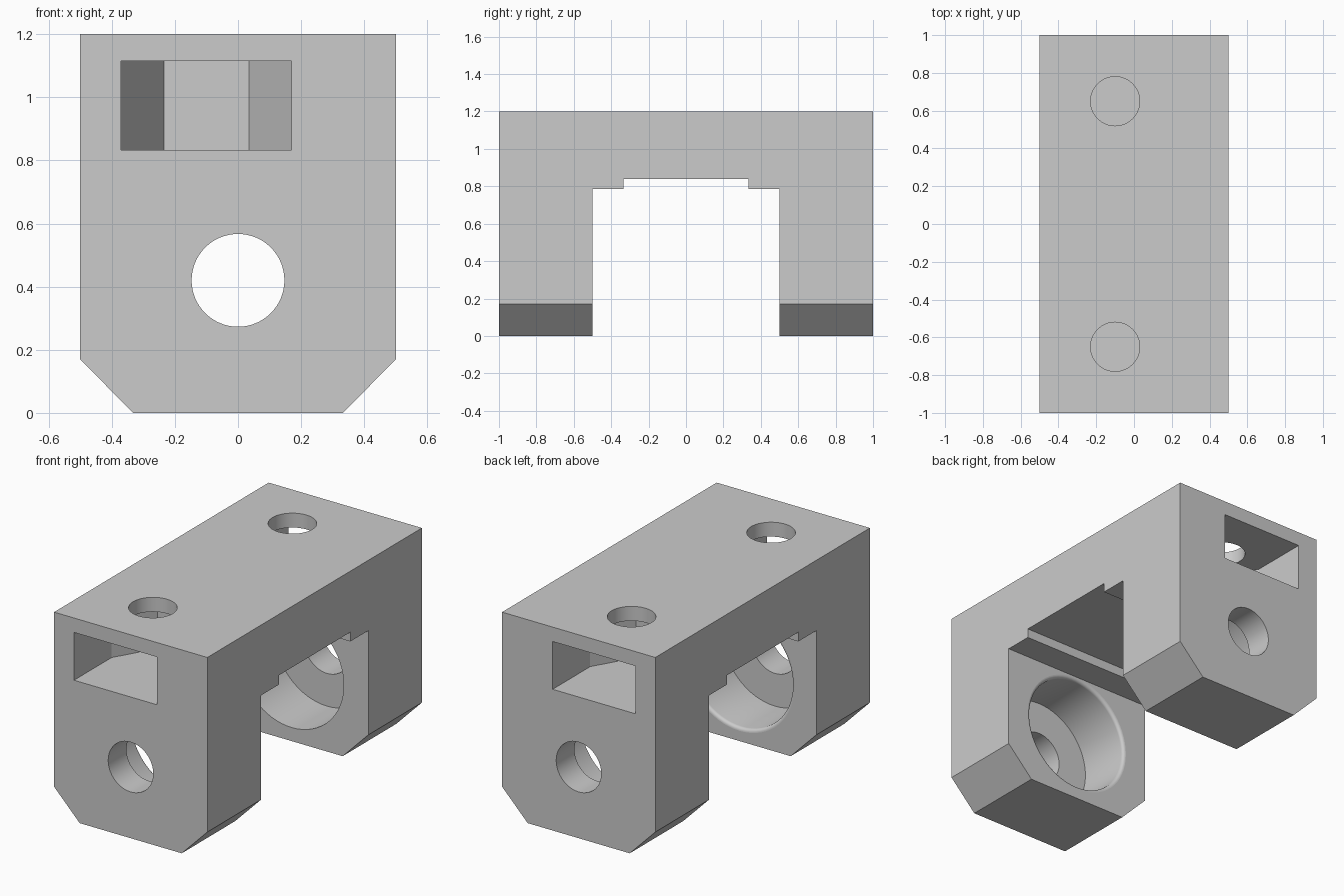
import bpy, bmesh, math
from mathutils import Vector

cube = bpy.data.objects.get("Cube")
if cube:
    bpy.data.objects.remove(cube)

grey = bpy.data.materials.new("plain_grey")
grey.use_nodes = True
colour = (0.6, 0.6, 0.6, 1)
grey.diffuse_color = colour
grey.node_tree.nodes["Principled BSDF"].inputs["Base Color"].default_value = colour


def finish(bm, name):
    bmesh.ops.recalc_face_normals(bm, faces=bm.faces)
    mesh = bpy.data.meshes.new(name)
    bm.to_mesh(mesh)
    bm.free()
    mesh.materials.append(grey)
    obj = bpy.data.objects.new(name, mesh)
    bpy.context.collection.objects.link(obj)
    return obj


def prism(points, offset):
    """Extrude a closed 3D outline by a vector."""
    bm = bmesh.new()
    face = bm.faces.new([bm.verts.new(p) for p in points])
    new = bmesh.ops.extrude_face_region(bm, geom=[face])["geom"]
    verts = [v for v in new if isinstance(v, bmesh.types.BMVert)]
    bmesh.ops.translate(bm, vec=offset, verts=verts)
    return bm


def lathe(profile, centre, axis, steps=64):
    """Spin an (radius, distance) profile around an axis; both ends lie on it."""
    axis = Vector(axis)
    side = Vector((1, 0, 0))
    bm = bmesh.new()
    verts = [bm.verts.new(Vector(centre) + side * r + axis * d) for r, d in profile]
    edges = [bm.edges.new(pair) for pair in zip(verts, verts[1:])]
    bmesh.ops.spin(bm, geom=verts + edges, cent=centre, axis=axis,
                   angle=math.tau, steps=steps, use_merge=True)
    bmesh.ops.remove_doubles(bm, verts=bm.verts, dist=0.0001)
    return bm


def cut(body, bm):
    """Subtract a shape from the body and discard the cutter."""
    cutter = finish(bm, "cutter")
    cutter.hide_render = True
    mod = body.modifiers.new("cut", 'BOOLEAN')
    mod.operation, mod.solver, mod.object = 'DIFFERENCE', 'EXACT', cutter
    bpy.context.view_layer.objects.active = body
    bpy.ops.object.modifier_apply(modifier=mod.name)
    bpy.data.objects.remove(cutter)


# Bridge-shaped body with a shallow groove under the span
half = [(1, 0), (1, 1.2)]
inner = [(0.333, 0.84), (0.333, 0.785), (0.5, 0.785), (0.5, 0)]
outline = half + [(-y, z) for y, z in reversed(half)]
outline += [(-y, z) for y, z in reversed(inner)] + inner
bm = prism([(-0.5, y, z) for y, z in outline], (1, 0, 0))

# Sloped lower corners of both legs
for s in (-1, 1):
    cut_geom = bm.verts[:] + bm.edges[:] + bm.faces[:]
    bmesh.ops.bisect_plane(bm, geom=cut_geom, plane_co=(s * 0.333, 0, 0),
                           plane_no=(s * 0.17, 0, -0.167), clear_outer=True)
    bmesh.ops.holes_fill(bm, edges=[e for e in bm.edges if e.is_boundary])
body = finish(bm, "bracket_body")

bore_r, fillet = 0.34, 0.02
for s in (-1, 1):
    # Stepped bore through the leg; only the front one has a rounded rim
    rim = [(bore_r, -0.4)]
    if s < 0:
        arc = [i * math.pi / 12 for i in range(7)]
        rim = [(bore_r + fillet * (1 - math.cos(a)), -0.5 - fillet + fillet * math.sin(a))
               for a in arc] + [(bore_r + fillet, -0.4)]
    profile = [(0, -1.1), (0.147, -1.1), (0.147, -0.83), (bore_r, -0.83)]
    profile += rim + [(0, -0.4)]
    cut(body, lathe(profile, (0, 0, 0.42), (0, -s, 0)))

    # Nut pocket: half hexagon extended out through the end face
    r = 0.27
    hexagon = [(r * math.cos(a), -0.65 + r * math.sin(a))
               for a in (0, math.pi / 3, 2 * math.pi / 3, math.pi)]
    pocket = hexagon + [(-r, -1.1), (r, -1.1)]
    cut(body, prism([(x - 0.1, -s * y, 0.833) for x, y in pocket], (0, 0, 0.282)))

    # Screw hole from the top into the pocket
    screw = [(0, 0), (0.13, 0), (0.13, 0.3), (0, 0.3)]
    cut(body, lathe(screw, (-0.1, s * 0.65, 1), (0, 0, 1)))

# Smooth bores, flat outer faces
bpy.ops.object.select_all(action='DESELECT')
body.select_set(True)
bpy.context.view_layer.objects.active = body
bpy.ops.object.shade_smooth_by_angle(angle=math.radians(30))
for p in body.data.polygons:
    if max(abs(c) for c in p.normal) > 0.9999 and p.area > 0.03:
        p.use_smooth = False
